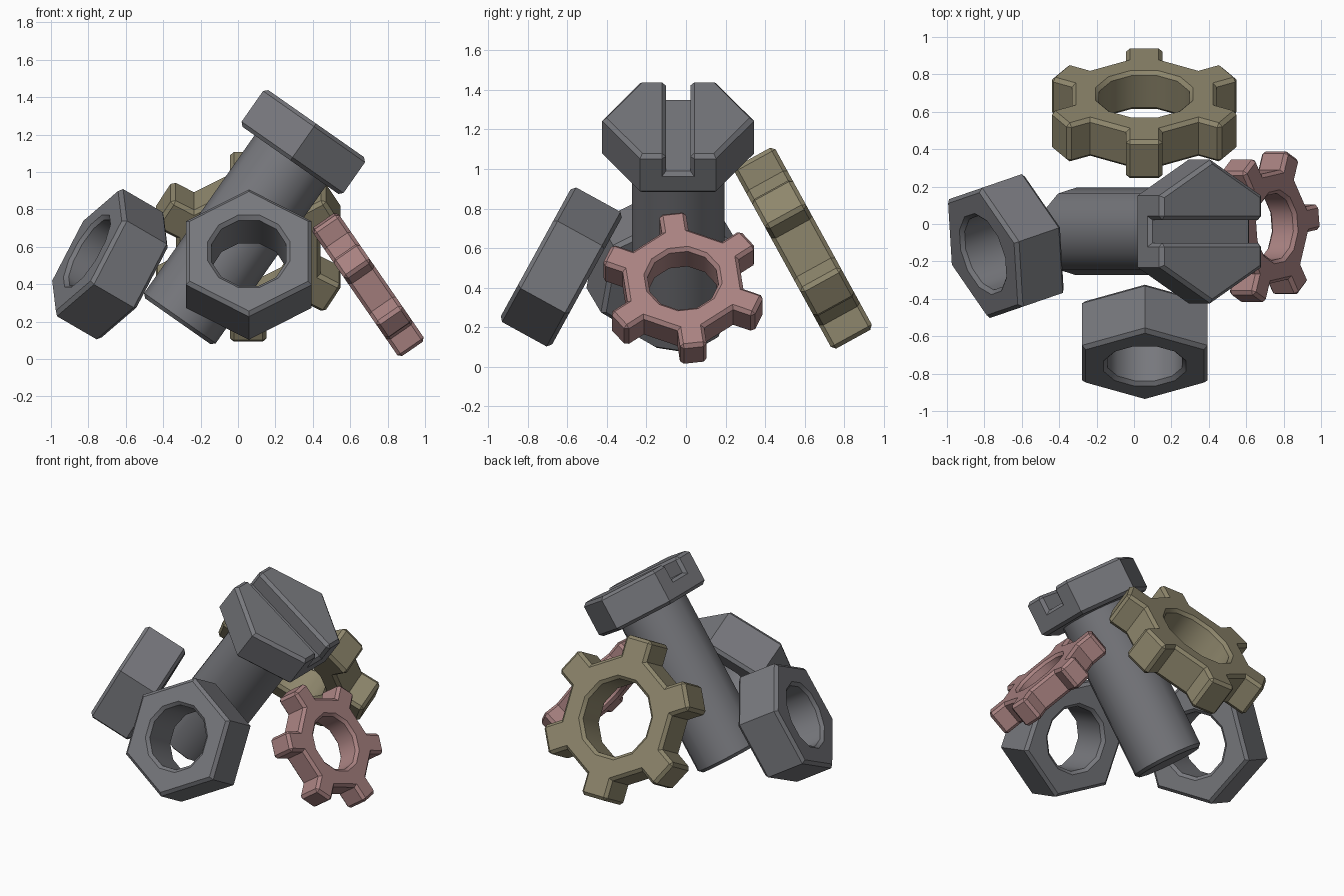
import bpy, bmesh, math
from mathutils import Vector, Matrix

if "Cube" in bpy.data.objects:
    bpy.data.objects.remove(bpy.data.objects["Cube"])

BEVEL = 0.02


def material(name, rgb):
    m = bpy.data.materials.new(name)
    m.diffuse_color = (*rgb, 1)
    m.use_nodes = True
    m.node_tree.nodes["Principled BSDF"].inputs["Base Color"].default_value = m.diffuse_color
    return m


steel = material("steel grey", (0.185, 0.188, 0.205))
olive = material("olive brass", (0.27, 0.24, 0.15))
copper = material("dusty pink", (0.40, 0.225, 0.222))


def polar(r, deg):
    a = math.radians(deg)
    return r * math.cos(a), r * math.sin(a)


def finish(name, bm, mat, centre, heading, rise, spin=0):
    """Bevel the convex edges; point local z along heading (deg) tilted up by rise (deg)."""
    bmesh.ops.recalc_face_normals(bm, faces=bm.faces)
    bm.normal_update()
    edges = [e for e in bm.edges if e.is_manifold
             and e.calc_face_angle_signed(0) > math.radians(65)]
    bmesh.ops.bevel(bm, geom=edges, offset=BEVEL, segments=1,
                    affect='EDGES', clamp_overlap=True)
    for f in bm.faces:
        f.smooth = True
    mesh = bpy.data.meshes.new(name)
    bm.to_mesh(mesh)
    bm.free()
    mesh.set_sharp_from_angle(angle=math.radians(35))
    mesh.materials.append(mat)
    ob = bpy.data.objects.new(name, mesh)
    bpy.context.collection.objects.link(ob)
    flat = polar(math.cos(math.radians(rise)), heading)
    n = Vector((*flat, math.sin(math.radians(rise))))
    x = Vector((0, 0, 1)).cross(n).normalized()
    y = n.cross(x)
    rot = Matrix((x, y, n)).transposed().to_4x4()
    ob.matrix_world = (Matrix.Translation(centre) @ rot
                       @ Matrix.Rotation(math.radians(spin), 4, 'Z'))
    return ob


def ring(outer, inner, links, thick):
    """Flat plate with a hole; links pair outer and inner points as face seams."""
    bm = bmesh.new()
    h = thick / 2
    o, i = [[[bm.verts.new((px, py, z)) for px, py in pts] for z in (-h, h)]
            for pts in (outer, inner)]
    no, ni = len(outer), len(inner)
    for k, (a, b) in enumerate(links):
        a2, b2 = links[(k + 1) % len(links)]
        oi = [(a + s) % no for s in range((a2 - a) % no + 1)]
        ii = [(b + s) % ni for s in range((b2 - b) % ni + 1)]
        for s in (0, 1):
            bm.faces.new([o[s][q] for q in oi] + [i[s][q] for q in reversed(ii)])
    for loop, n in ((o, no), (i, ni)):
        for q in range(n):
            r = (q + 1) % n
            bm.faces.new((loop[0][q], loop[0][r], loop[1][r], loop[1][q]))
    return bm


def nut(name, centre, heading, rise):
    outer = [polar(0.388, 90 + 60 * k) for k in range(6)]
    inner = [polar(0.207, 105 + 30 * k) for k in range(12)]
    bm = ring(outer, inner, [(k, 2 * k) for k in range(6)], 0.296)
    finish(name, bm, steel, centre, heading, rise)


def gear(name, mat, centre, heading, rise, spin, tip, root, half, hole, thick):
    outer, inner, links = [], [], []
    for k in range(6):
        c = 90 + 60 * k
        for r, s in ((root, -half), (tip, -half), (tip, half), (root, half)):
            p = Matrix.Rotation(math.radians(c), 2) @ Vector((r, s))
            outer.append((p.x, p.y))
        inner += [polar(hole, c - 15), polar(hole, c + 15)]
        links += [(4 * k, 2 * k), (4 * k + 3, 2 * k + 1)]
    finish(name, ring(outer, inner, links, thick), mat, centre, heading, rise, spin)


# Two leaning nuts
nut("front_nut", (0.058, -0.63, 0.505), 270, 28.8)
nut("left_nut", (-0.685, -0.118, 0.507), 199, 28.8)

# Two leaning gears
gear("back_gear", olive, (0.055, 0.592, 0.6), 90, 28.8, 0,
     0.525, 0.39, 0.097, 0.25, 0.236)
gear("right_gear", copper, (0.695, -0.015, 0.398), 0, 34.6, 7.5,
     0.415, 0.302, 0.068, 0.181, 0.17)

# Bolt shaft
FOOT, LENGTH, HEAD = Vector((-0.322, -0.04, 0.202)), 1.29, 0.24
top = LENGTH - HEAD + 0.06
bm = bmesh.new()
bmesh.ops.create_cone(bm, cap_ends=True, segments=12, radius1=0.234, radius2=0.234,
                      depth=top, matrix=Matrix.Translation((0, 0, top / 2)))
finish("bolt_shaft", bm, steel, FOOT, 0, 55)

# Bolt head: slotted profile swept across, then cut to a hexagon
R, SLOT, DEPTH = 0.384, 0.062, 0.11
flat = R * math.cos(math.pi / 6)
z0, z1 = LENGTH - HEAD, LENGTH
profile = [(-R, z0), (R, z0), (R, z1), (SLOT, z1), (SLOT, z1 - DEPTH),
           (-SLOT, z1 - DEPTH), (-SLOT, z1), (-R, z1)]
bm = bmesh.new()
face = bm.faces.new([bm.verts.new((x, -flat, z)) for x, z in profile])
ext = bmesh.ops.extrude_face_region(bm, geom=[face], use_keep_orig=True)
bmesh.ops.translate(bm, vec=(0, 2 * flat, 0),
                    verts=[g for g in ext["geom"] if isinstance(g, bmesh.types.BMVert)])
for ang in (30, 150, 210, 330):
    n = Vector((*polar(1, ang), 0))
    cut = bmesh.ops.bisect_plane(bm, geom=bm.verts[:] + bm.edges[:] + bm.faces[:],
                                 dist=1e-5, plane_co=n * flat, plane_no=n,
                                 clear_outer=True)
    rim = [g for g in cut["geom_cut"] if isinstance(g, bmesh.types.BMEdge)]
    bmesh.ops.holes_fill(bm, edges=[e for e in bm.edges if e.is_boundary], sides=0)
bmesh.ops.remove_doubles(bm, verts=bm.verts, dist=1e-4)
finish("bolt_head", bm, steel, FOOT, 0, 55)
